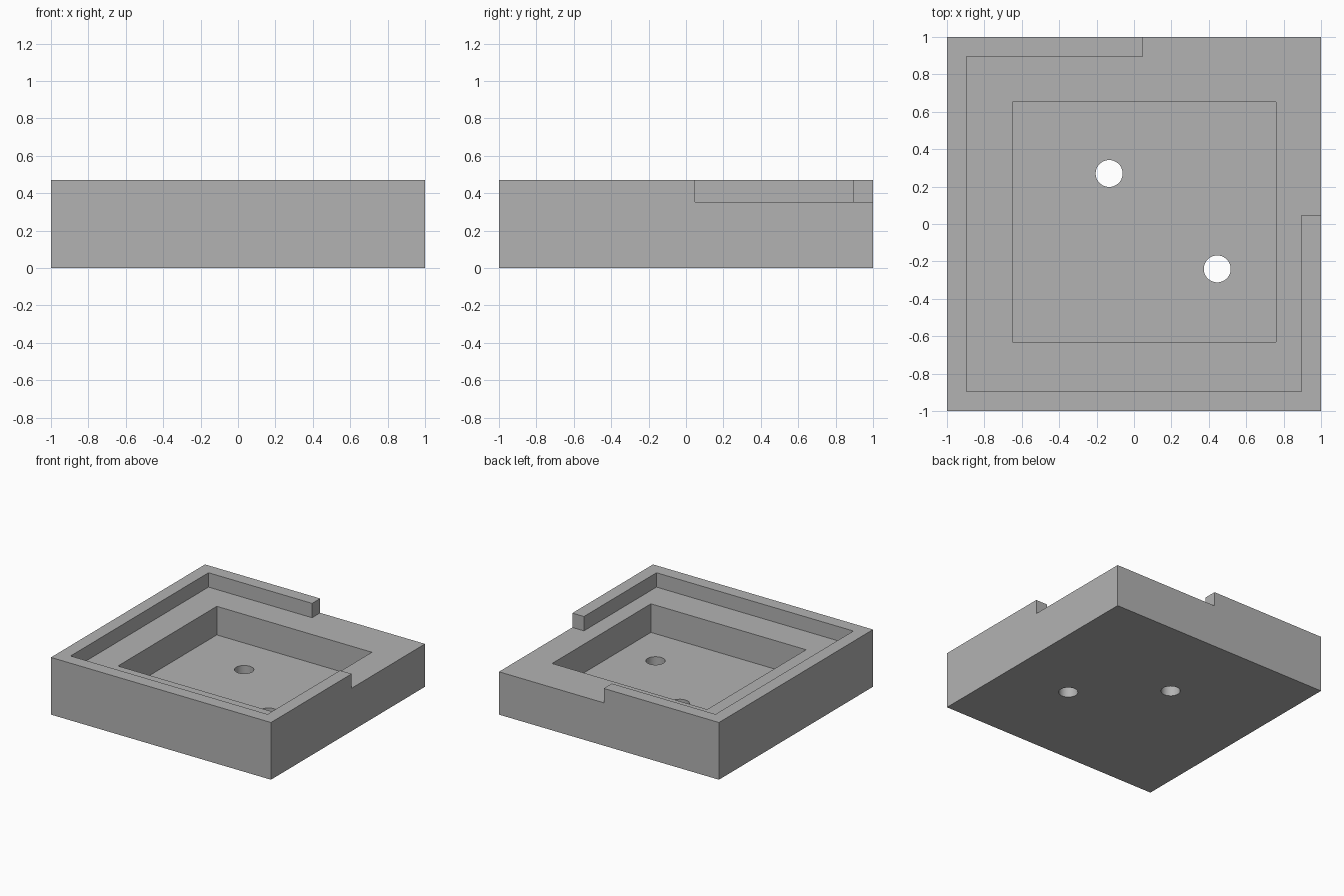
import bpy
import bmesh
import math

cube = bpy.data.objects.get("Cube")
if cube:
    bpy.data.objects.remove(cube, do_unlink=True)

HEIGHT, LEDGE, FLOOR = 0.47, 0.352, 0.117

grey = bpy.data.materials.new("plain grey")
grey.use_nodes = True
grey.diffuse_color = (0.45, 0.45, 0.45, 1)
grey.node_tree.nodes["Principled BSDF"].inputs["Base Color"].default_value = (0.45, 0.45, 0.45, 1)


def prism(name, outline, z0, z1):
    """Extrude a flat outline from z0 up to z1."""
    bm = bmesh.new()
    base = bm.faces.new([bm.verts.new((x, y, z0)) for x, y in outline])
    top = bmesh.ops.extrude_face_region(bm, geom=[base])["geom"]
    verts = [g for g in top if isinstance(g, bmesh.types.BMVert)]
    bmesh.ops.translate(bm, verts=verts, vec=(0, 0, z1 - z0))
    bmesh.ops.recalc_face_normals(bm, faces=bm.faces)
    mesh = bpy.data.meshes.new(name)
    bm.to_mesh(mesh)
    bm.free()
    mesh.materials.append(grey)
    obj = bpy.data.objects.new(name, mesh)
    bpy.context.collection.objects.link(obj)
    return obj


def rect(x0, x1, y0, y1):
    return [(x0, y0), (x1, y0), (x1, y1), (x0, y1)]


def circle(cx, cy, r, n=48):
    return [(cx + r * math.cos(math.tau * i / n), cy + r * math.sin(math.tau * i / n))
            for i in range(n)]


def carve(target, cutter):
    """Subtract the cutter, apply, and discard it."""
    cutter.hide_render = True
    bpy.context.view_layer.objects.active = target
    mod = target.modifiers.new(cutter.name, 'BOOLEAN')
    mod.operation, mod.solver, mod.object = 'DIFFERENCE', 'EXACT', cutter
    bpy.ops.object.modifier_apply(modifier=mod.name)
    bpy.data.objects.remove(cutter, do_unlink=True)


# Solid block
tray = prism("tray_body", rect(-1, 1, -1, 1), 0, HEIGHT)

# Upper recess, open at the back left corner
a, end, out = 0.895, 0.047, 1.1
recess = [(-a, -a), (a, -a), (a, end), (out, end), (out, out), (end, out), (end, a), (-a, a)]
carve(tray, prism("recess_cutter", recess, LEDGE, 0.6))

# Deep central pocket
carve(tray, prism("pocket_cutter", rect(-0.65, 0.76, -0.63, 0.653), FLOOR, 0.6))

# Two round holes through the floor
for x, y in ((-0.133, 0.27), (0.445, -0.24)):
    carve(tray, prism("hole_cutter", circle(x, y, 0.072), -0.1, 0.3))

# Smooth hole walls, sharp edges elsewhere
bpy.ops.object.select_all(action='DESELECT')
tray.select_set(True)
bpy.context.view_layer.objects.active = tray
bpy.ops.object.shade_smooth_by_angle(angle=math.radians(30))
